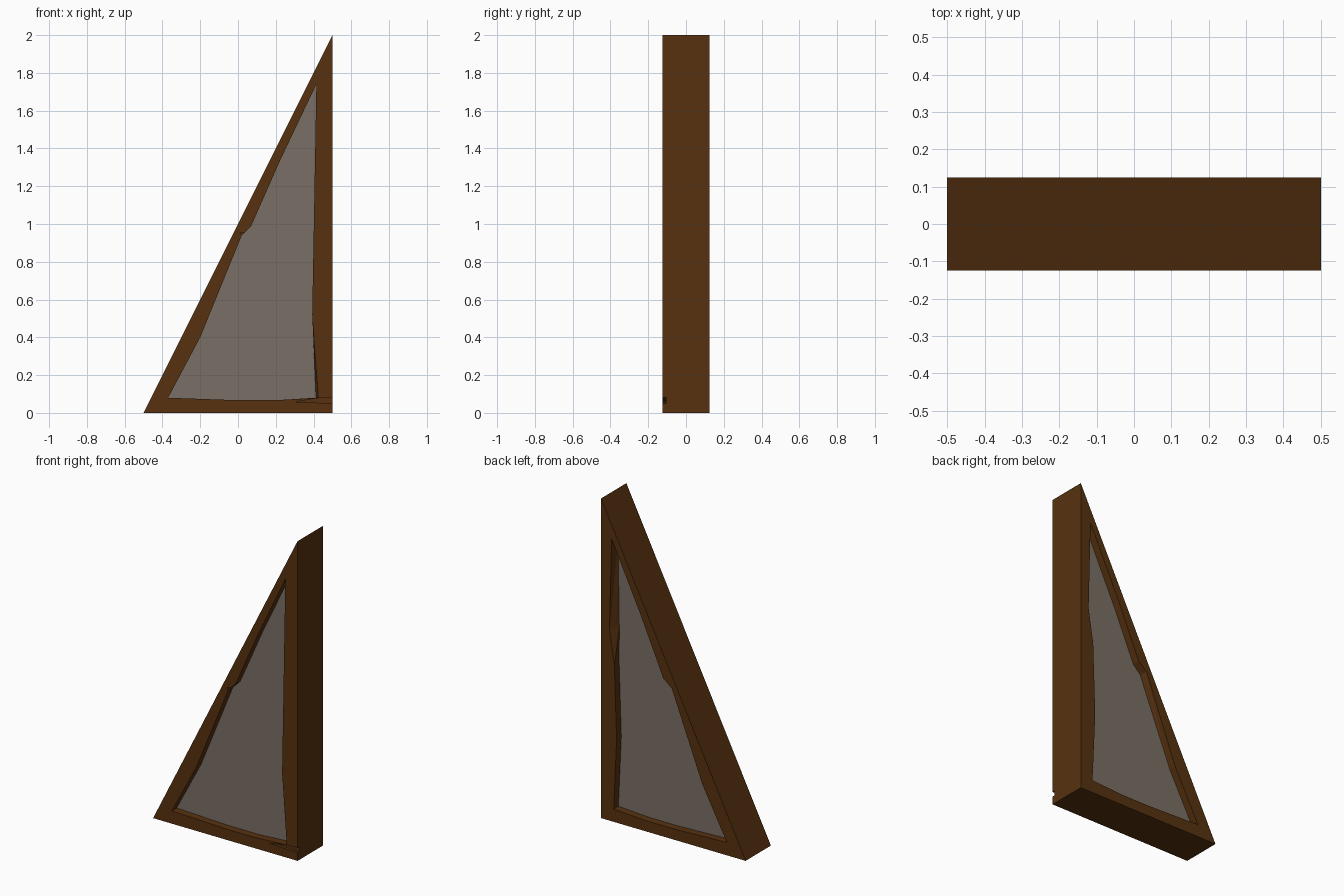
import bpy, bmesh

if "Cube" in bpy.data.objects:
    bpy.data.objects.remove(bpy.data.objects["Cube"])

HALF = 0.125      # half thickness of the frame
PANEL = 0.078     # half thickness of the infill panel


def material(name, rgb):
    m = bpy.data.materials.new(name)
    m.diffuse_color = (*rgb, 1)
    m.use_nodes = True
    m.node_tree.nodes["Principled BSDF"].inputs["Base Color"].default_value = m.diffuse_color
    return m


wood = material("dark wood", (0.095, 0.031, 0.005))
plaster = material("grey plaster", (0.195, 0.162, 0.132))


def make(name, bm, mat):
    bmesh.ops.recalc_face_normals(bm, faces=bm.faces)
    me = bpy.data.meshes.new(name)
    bm.to_mesh(me)
    bm.free()
    me.materials.append(mat)
    ob = bpy.data.objects.new(name, me)
    bpy.context.collection.objects.link(ob)
    return ob


def ring(bm, pts, y):
    return [bm.verts.new((x, y, z)) for x, z in pts]


def bridge(bm, a, b):
    for i in range(len(a)):
        j = (i + 1) % len(a)
        bm.faces.new((a[i], a[j], b[j], b[i]))


def prism(name, pts, y0, y1, mat):
    bm = bmesh.new()
    a, b = ring(bm, pts, y0), ring(bm, pts, y1)
    bm.faces.new(a)
    bm.faces.new(b)
    bridge(bm, a, b)
    return make(name, bm, mat)


# Outer triangle and rough hand-hewn opening (corners at indices 0, 3, 7)
outer = [(-0.5, 0), (0.5, 0), (0.5, 2)]
opening = [(-0.37, 0.08), (0.0, 0.067), (0.2, 0.067), (0.413, 0.08),
           (0.393, 0.52), (0.408, 0.98), (0.407, 1.2), (0.415, 1.74),
           (0.22, 1.33), (0.07, 0.99), (0.02, 0.94), (-0.2, 0.4)]
corners = [0, 3, 7]


def shifted(changes):
    return [(x + changes.get(i, (0, 0))[0], z + changes.get(i, (0, 0))[1])
            for i, (x, z) in enumerate(opening)]


front_edge = shifted({3: (0.012, 0), 6: (0.015, 0)})
back_edge = shifted({6: (0.035, 0), 7: (0.012, 0.025), 10: (-0.01, 0)})

# Frame: bottom beam, post and brace as one solid ring
bm = bmesh.new()
out_f, out_b = ring(bm, outer, -HALF), ring(bm, outer, HALF)
loops = [ring(bm, p, y) for p, y in ((front_edge, -HALF), (opening, -PANEL),
                                     (opening, PANEL), (back_edge, HALF))]
bridge(bm, out_f, out_b)
for a, b in zip(loops, loops[1:]):
    bridge(bm, a, b)
for out, inn in ((out_f, loops[0]), (out_b, loops[-1])):
    for k in range(3):
        s, e = corners[k], corners[(k + 1) % 3]
        n = (e - s) % len(inn)
        side = [inn[(s + i) % len(inn)] for i in range(n + 1)]
        bm.faces.new([out[k], out[(k + 1) % 3]] + side[::-1])
bmesh.ops.triangulate(bm, faces=[f for f in bm.faces if len(f.verts) > 3])
frame = make("timber_frame", bm, wood)

# Small split where the post meets the bottom beam, and a nick in the brace
cuts = {"joint_split_cutter": [(0.3, 0.058), (0.52, 0.05), (0.52, 0.082), (0.435, 0.08)],
        "brace_nick_cutter": [(0.012, 0.955), (0.03, 0.93), (0.045, 0.955)]}
for name, pts in cuts.items():
    cutter = prism(name, pts, -0.2, -0.107, wood)
    mod = frame.modifiers.new(name, 'BOOLEAN')
    mod.operation = 'DIFFERENCE'
    mod.solver = 'EXACT'
    mod.object = cutter
    cutter.hide_render = True
    cutter.hide_set(True)

# Infill panel set back from both frame faces
prism("infill_panel", opening, -PANEL, PANEL, plaster)
